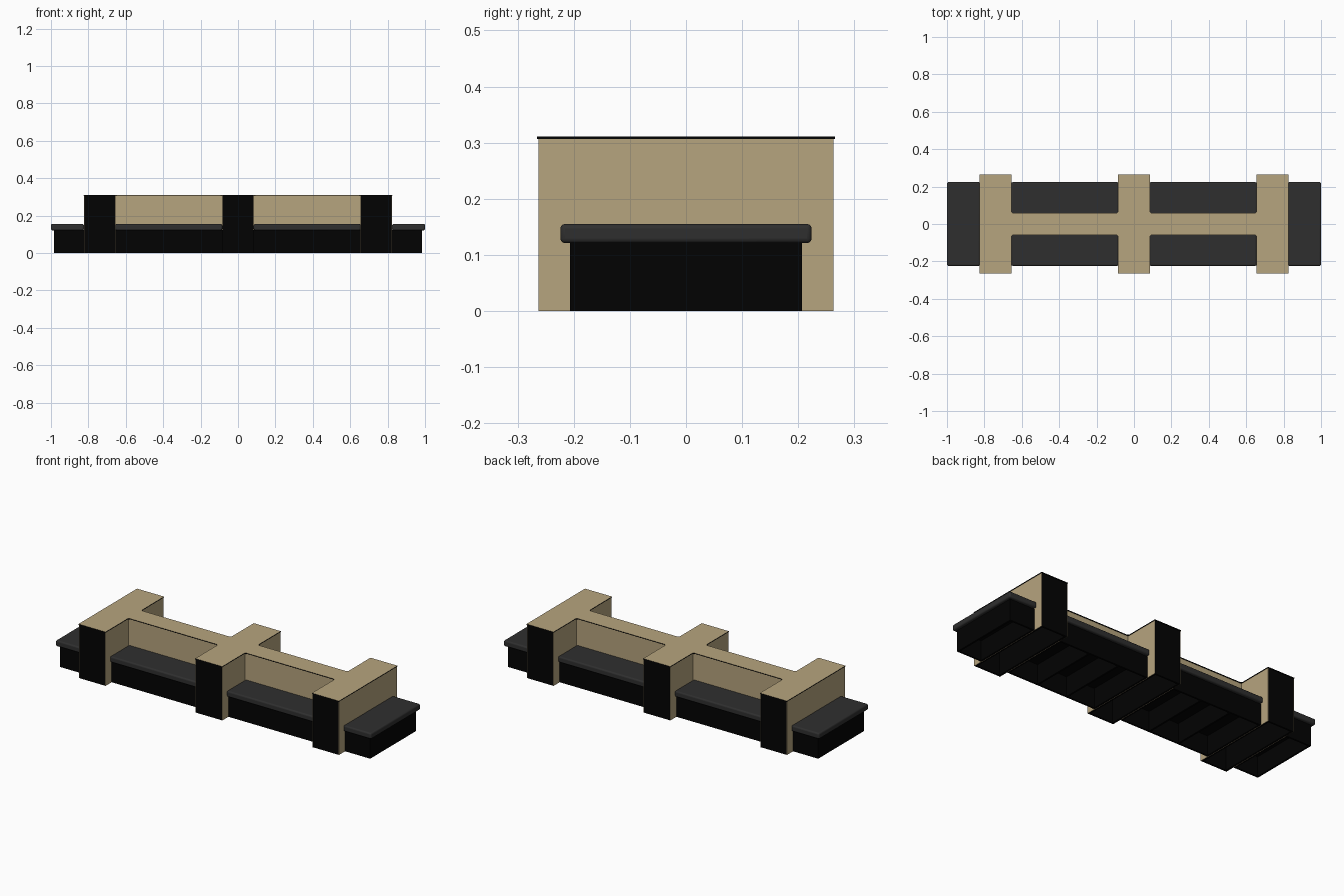
import bpy
import bmesh

if "Cube" in bpy.data.objects:
    bpy.data.objects.remove(bpy.data.objects["Cube"], do_unlink=True)


def material(name, rgb):
    m = bpy.data.materials.new(name)
    m.use_nodes = True
    colour = (*rgb, 1.0)
    m.diffuse_color = colour
    m.node_tree.nodes["Principled BSDF"].inputs["Base Color"].default_value = colour
    return m


TAN = material("tan laminate", (0.47, 0.373, 0.21))
BLACK = material("black panel", (0.0008, 0.0008, 0.0008))
GREY = material("charcoal cushion", (0.028, 0.028, 0.028))


def finish(name, bm, *mats):
    bmesh.ops.recalc_face_normals(bm, faces=bm.faces)
    mesh = bpy.data.meshes.new(name)
    bm.to_mesh(mesh)
    bm.free()
    for m in mats:
        mesh.materials.append(m)
    ob = bpy.data.objects.new(name, mesh)
    bpy.context.collection.objects.link(ob)
    return ob


def box(name, x, y, z, mat, bevel=0):
    """Box from (min, max) ranges, with optional rounded edges."""
    bm = bmesh.new()
    bmesh.ops.create_cube(bm, size=1)
    for v in bm.verts:
        for i, (a, b) in enumerate((x, y, z)):
            v.co[i] = b if v.co[i] > 0 else a
    ob = finish(name, bm, mat)
    if bevel:
        mod = ob.modifiers.new("rounded", "BEVEL")
        mod.width, mod.segments = bevel, 3
        bpy.context.view_layer.objects.active = ob
        ob.select_set(True)
        bpy.ops.object.shade_smooth_by_angle()
        ob.select_set(False)
    return ob


BOARD = 0.01          # board thickness


def carcass(name, x, y, height):
    """Black box of boards, open underneath."""
    (x0, x1), (y0, y1) = x, y
    z = (0, height - BOARD)
    box(f"{name}_lid", x, y, (height - BOARD, height), BLACK)
    box(f"{name}_front", x, (y0, y0 + BOARD), z, BLACK)
    box(f"{name}_back", x, (y1 - BOARD, y1), z, BLACK)
    inside = (y0 + BOARD, y1 - BOARD)
    box(f"{name}_right_wall", (x0, x0 + BOARD), inside, z, BLACK)
    box(f"{name}_left_wall", (x1 - BOARD, x1), inside, z, BLACK)


HALF_W = 0.084        # half width of a divider
DEPTH = 0.263         # half depth of a divider
TOP = 0.3065          # underside of the top board
SKIN = 0.002          # laminate thickness
CENTRES = {"right": -0.74, "middle": 0.0, "left": 0.74}

# Hollow plinths with cushions, between and outside the dividers
inner, near, far = HALF_W, 0.74 - HALF_W, 0.74 + HALF_W
for s, side in ((-1, "right"), (1, "left")):
    for part, a, b, seat_b in (("bay", inner, near, near), ("end", far, 0.983, 1.0)):
        carcass(f"{part}_plinth_{side}", sorted((s * a, s * b)), (-0.207, 0.207), 0.122)
        box(f"{part}_cushion_{side}", sorted((s * a, s * seat_b)), (-0.224, 0.224),
            (0.121, 0.155), GREY, 0.008)
    # Cross ribs inside the bay plinths
    for x in (0.27, 0.46):
        box(f"bay_rib_{side}", (s * x - 0.005, s * x + 0.005), (-0.197, 0.197),
            (0, 0.112), BLACK)

# Dividers: hollow black boxes faced with tan side sheets
for where, cx in CENTRES.items():
    carcass(f"{where}_divider", (cx - HALF_W + SKIN, cx + HALF_W - SKIN),
            (-DEPTH + 0.001, DEPTH - 0.001), TOP)
    for s in (-1, 1):
        outer = cx + s * HALF_W
        box(f"{where}_divider_side", sorted((outer, outer - s * SKIN)),
            (-DEPTH, DEPTH), (0, TOP), TAN)

# Backrest spine joining the dividers
for s, side in ((-1, "right"), (1, "left")):
    box(f"backrest_{side}", sorted((s * inner, s * near)), (-0.055, 0.055), (0.122, TOP), TAN)

# Top board: mirrored outline with small corner fillets, tan above and black edged
W, D, S, F = HALF_W + 0.002, 0.2655, 0.058, 0.007
quarter = [(W, D), (W, S + F), (W + F, S), (0.74 - W - F, S),
           (0.74 - W, S + F), (0.74 - W, D), (0.74 + W, D)]
half = [(-x, y) for x, y in reversed(quarter)] + quarter
outline = half + [(-x, -y) for x, y in half]
bm = bmesh.new()
face = bm.faces.new([bm.verts.new((x, y, TOP)) for x, y in outline])
extruded = bmesh.ops.extrude_face_region(bm, geom=[face])
for v in extruded["geom"]:
    if isinstance(v, bmesh.types.BMVert):
        v.co.z += 0.004
bmesh.ops.recalc_face_normals(bm, faces=bm.faces)
for f in bm.faces:
    f.material_index = 0 if f.normal.z > 0.5 else 1
finish("top_board", bm, TAN, BLACK)
